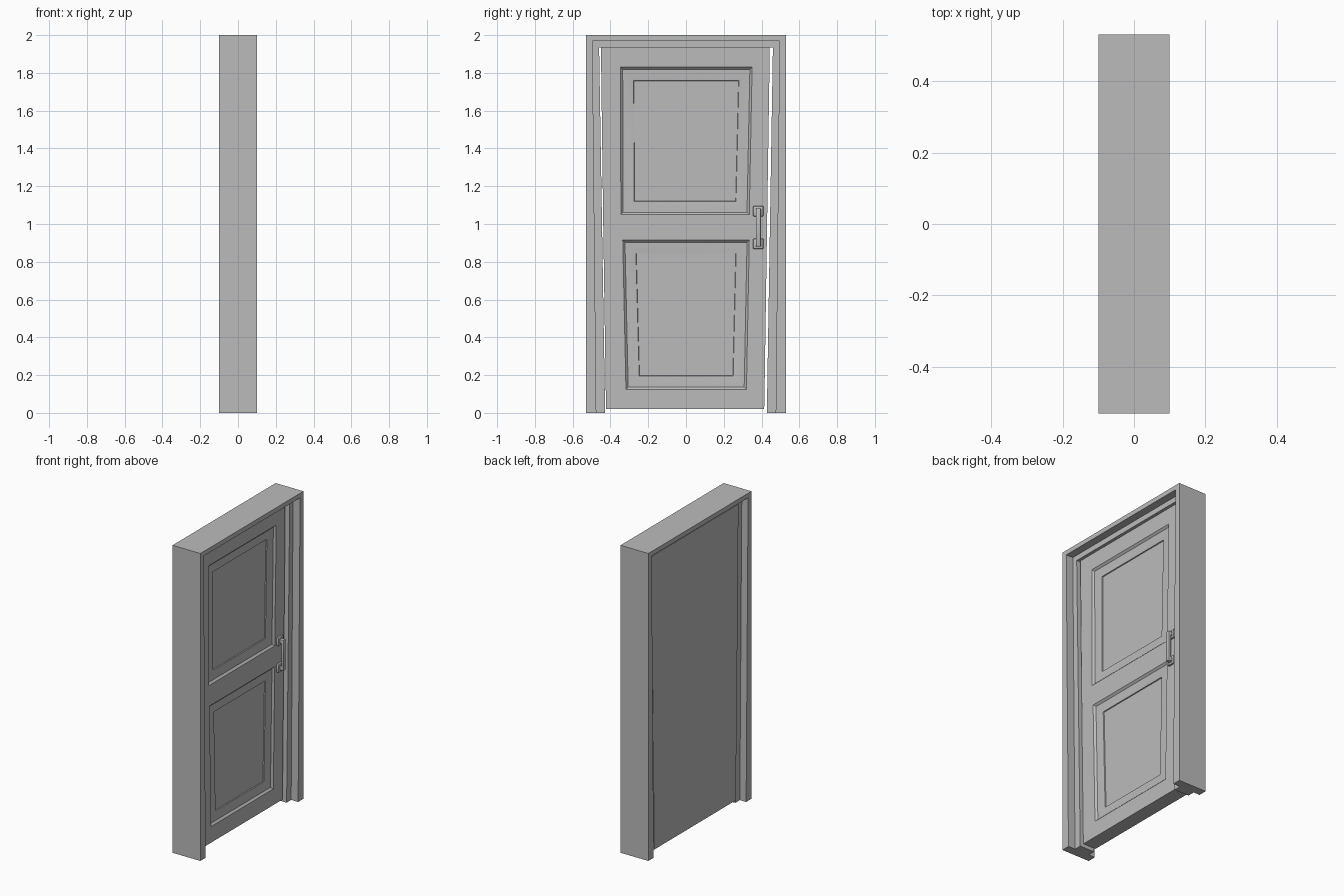
import bpy, bmesh
from mathutils import Vector

cube = bpy.data.objects.get("Cube")
if cube:
    bpy.data.objects.remove(cube, do_unlink=True)


def material(name, value):
    mat = bpy.data.materials.new(name)
    mat.use_nodes = True
    color = (value, value, value, 1)
    mat.diffuse_color = color
    mat.node_tree.nodes["Principled BSDF"].inputs["Base Color"].default_value = color
    return mat


grey = material("plain grey", 0.5)


def finish(bm, name, angle=None):
    bmesh.ops.remove_doubles(bm, verts=bm.verts, dist=0.0001)
    bmesh.ops.recalc_face_normals(bm, faces=bm.faces)
    mesh = bpy.data.meshes.new(name)
    bm.to_mesh(mesh)
    bm.free()
    mesh.materials.append(grey)
    obj = bpy.data.objects.new(name, mesh)
    bpy.context.collection.objects.link(obj)
    if angle:
        bpy.ops.object.select_all(action="DESELECT")
        obj.select_set(True)
        bpy.context.view_layer.objects.active = obj
        bpy.ops.object.shade_smooth_by_angle(angle=angle)
    return obj


def bridge(bm, a, b):
    for i in range(len(a)):
        j = (i + 1) % len(a)
        bm.faces.new((a[i], a[j], b[j], b[i]))


# Door frame: stepped profile carried up one jamb, across and down the other
LEVELS = [(0.53, 0.53, 2.0), (0.475, 0.495, 1.97), (0.428, 0.46, 1.935)]  # foot y, head y, head z
PROFILE = [(0, -0.1), (1, -0.1), (1, -0.055), (2, -0.055),
           (2, 0.05), (1, 0.05), (1, 0.1), (0, 0.1)]  # level, x
bm = bmesh.new()
rings = []
for side, at_head in ((-1, False), (-1, True), (1, True), (1, False)):
    ring = []
    for level, x in PROFILE:
        foot, head, top = LEVELS[level]
        ring.append(bm.verts.new((x, side * (head if at_head else foot), top if at_head else 0)))
    rings.append(ring)
for a, b in zip(rings, rings[1:]):
    bridge(bm, a, b)
bm.faces.new(rings[0])
bm.faces.new(rings[-1])
finish(bm, "door_frame")

# Door leaf: tapered slab with two recessed panels on the +x face
BACK, FACE = -0.062, 0.03
ROWS = [  # z, outer left, panel left, panel right, outer right
    (0.02, -0.423, -0.315, 0.32, 0.414),
    (0.125, -0.425, -0.318, 0.32, 0.416),
    (0.915, -0.437, -0.335, 0.335, 0.428),
    (1.05, -0.439, -0.345, 0.335, 0.43),
    (1.83, -0.449, -0.347, 0.35, 0.442),
    (1.937, -0.45, -0.347, 0.35, 0.443)]
bm = bmesh.new()
grid = [[bm.verts.new((FACE, y, row[0])) for y in row[1:]] for row in ROWS]
for r in range(5):
    for c in range(3):
        if c == 1 and r in (1, 3):
            # Nested loops: lip, groove floor, slope, sunken centre
            corners = [grid[r][c], grid[r][c + 1], grid[r + 1][c + 1], grid[r + 1][c]]
            loop = corners
            signs = ((1, 1), (-1, 1), (-1, -1), (1, -1))
            for inset, depth in ((0.012, 0.012), (0.022, 0.012), (0.07, 0.018), (0.072, 0.024)):
                inner = [bm.verts.new(v.co + Vector((-depth, s * inset, t * inset)))
                         for v, (s, t) in zip(corners, signs)]
                bridge(bm, loop, inner)
                loop = inner
            bm.faces.new(loop)
        else:
            bm.faces.new((grid[r][c], grid[r][c + 1], grid[r + 1][c + 1], grid[r + 1][c]))
rim = (grid[0] + [row[-1] for row in grid[1:-1]] + grid[-1][::-1]
       + [row[0] for row in grid[-2:0:-1]])
back = [bm.verts.new((BACK, v.co.y, v.co.z)) for v in rim]
bridge(bm, rim, back)
bm.faces.new(back)
finish(bm, "door_leaf", 0.5)


# Pull handle: two bevelled mounts, two posts and a grip bar
def block(name, x, y, z, bevel):
    bm = bmesh.new()
    bmesh.ops.create_cube(bm, size=1)
    for v in bm.verts:
        v.co = [lo + (hi - lo) * (k + 0.5) for k, (lo, hi) in zip(v.co, (x, y, z))]
    bmesh.ops.bevel(bm, geom=bm.edges[:], offset=bevel, segments=2, profile=0.5, affect="EDGES")
    return finish(bm, name, 0.6)


for label, z in (("upper", 1.068), ("lower", 0.895)):
    block(label + "_handle_mount", (0.025, 0.042), (0.355, 0.41), (z - 0.027, z + 0.027), 0.004)
    block(label + "_handle_post", (0.035, 0.066), (0.37, 0.396), (z - 0.014, z + 0.014), 0.004)
block("handle_grip", (0.05, 0.068), (0.37, 0.396), (0.885, 1.078), 0.005)
